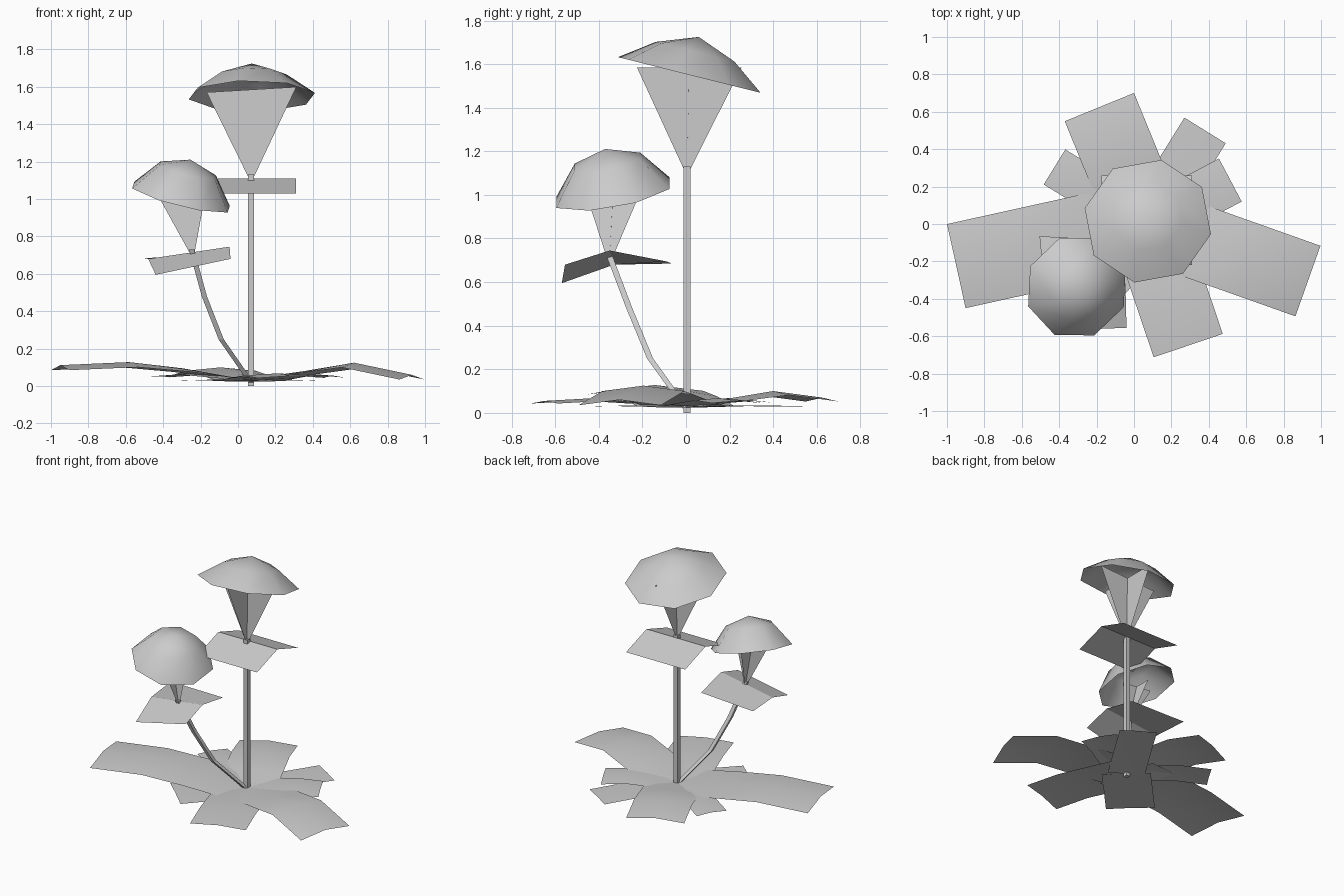
import bpy
import math
from mathutils import Vector

cube = bpy.data.objects.get("Cube")
if cube:
    bpy.data.objects.remove(cube, do_unlink=True)

grey = bpy.data.materials.new("plain_grey")
grey.use_nodes = True
GREY = (0.6, 0.6, 0.6, 1)
grey.diffuse_color = GREY
grey.node_tree.nodes["Principled BSDF"].inputs["Base Color"].default_value = GREY


def add(name, verts, faces, smooth=False):
    mesh = bpy.data.meshes.new(name)
    mesh.from_pydata([tuple(v) for v in verts], [], faces)
    mesh.materials.append(grey)
    for poly in mesh.polygons:
        poly.use_smooth = smooth
    obj = bpy.data.objects.new(name, mesh)
    bpy.context.collection.objects.link(obj)
    return obj


def grid_faces(rows, cols):
    return [(r * cols + c, r * cols + c + 1, (r + 1) * cols + c + 1, (r + 1) * cols + c)
            for r in range(rows - 1) for c in range(cols - 1)]


def ground_leaf(name, tip, width, profile, sag):
    """Straight strip from the root to the tip, arched along and bent across."""
    root, tip = Vector((0.07, 0, 0)), Vector((*tip, 0))
    along = tip - root
    side = Vector((along.y, -along.x, 0)).normalized() * width / 2
    verts = []
    for t, z in profile:
        for s in (1, 0, -1):
            drop = sag * abs(s) * min(1, 2 * t)
            verts.append(root + along * t + side * s + Vector((0, 0, z - drop)))
    add(name, verts, grid_faces(len(profile), 3), True)


def stem(name, path, half=0.016):
    """Square tube that follows a path."""
    corners = ((-half, -half), (half, -half), (half, half), (-half, half))
    verts = [(x + a, y + b, z) for x, y, z in path for a, b in corners]
    faces = [(k * 4 + i, k * 4 + (i + 1) % 4, k * 4 + 4 + (i + 1) % 4, k * 4 + 4 + i)
             for k in range(len(path) - 1) for i in range(4)]
    faces += [(3, 2, 1, 0), tuple(len(verts) - 4 + i for i in range(4))]
    add(name, verts, faces)


def cap(name, centre, slope, radius, mid_radius, mid_height, height, start):
    """Open eight-sided dome on a tilted rim."""
    centre = Vector(centre)
    normal = Vector((-slope[0], -slope[1], 1)).normalized()
    u = Vector((1, 0, slope[0])).normalized()
    v = normal.cross(u)
    verts = []
    for r, h in ((radius, 0), (mid_radius, mid_height)):
        for i in range(8):
            a = math.radians(start + 45 * i)
            verts.append(centre + (u * math.cos(a) + v * math.sin(a)) * r + normal * h)
    verts.append(centre + normal * height)
    faces = []
    for i in range(8):
        j = (i + 1) % 8
        faces += [(i, j, 8 + j, 8 + i), (8 + i, 8 + j, 16)]
    add(name, verts, faces, True)


def stalk_fan(name, tip, top, half, lean=0.0):
    """Two crossed upright triangles widening from the stem to the cap."""
    tip, top = Vector(tip), Vector(top)
    verts, faces = [], []
    for axis in (Vector((1, 0, lean)), Vector((0, 1, 0))):
        n = len(verts)
        small = Vector((axis.x, axis.y, 0)) * 0.016
        verts += [tip - small, tip + small, top + axis * half, top - axis * half]
        faces.append((n, n + 1, n + 2, n + 3))
    add(name, verts, faces)


# Rosette of ground leaves: name, tip middle, width, arch profile, edge sag
arch_high = ((0, 0.03), (0.36, 0.095), (0.64, 0.128), (1, 0.112))
arch_droop = ((0, 0.03), (0.33, 0.08), (0.64, 0.125), (1, 0.06))
arch_mid = ((0, 0.03), (0.3, 0.065), (0.64, 0.1), (1, 0.07))
arch_low = ((0, 0.03), (0.3, 0.05), (0.64, 0.068), (1, 0.055))
flat = ((0, 0.025), (0.5, 0.035), (1, 0.032))
for leaf in (
    ("big_right_leaf", (-0.95, -0.225), 0.46, arch_high, 0.027),
    ("big_left_leaf", (0.93, -0.305), 0.40, arch_droop, 0.025),
    ("back_leaf", (-0.185, 0.625), 0.40, arch_mid, 0.018),
    ("front_leaf", (0.29, -0.65), 0.39, arch_low, 0.012),
    ("small_back_left_leaf", (0.38, 0.5), 0.26, flat, 0.003),
    ("small_left_leaf", (0.515, 0.235), 0.26, arch_low, 0.01),
    ("small_back_right_leaf", (-0.425, 0.305), 0.22, arch_low, 0.008),
    ("small_front_right_leaf", (-0.265, -0.355), 0.34, flat, 0.003),
):
    ground_leaf(*leaf)

# Tall flower
stem("tall_stem", ((0.07, 0.005, 0), (0.07, 0.005, 1.13)))
add("tall_stem_leaf",
    [(x, y, z) for y, z in ((-0.22, 1.03), (0.02, 1.11), (0.26, 1.03)) for x in (-0.175, 0.31)],
    grid_faces(3, 2))
stalk_fan("tall_flower_stalks", (0.07, 0.005, 1.12), (0.072, 0.015, 1.585), 0.24, 0.06)
cap("tall_flower_cap", (0.074, 0.015, 1.55), (0, -0.25), 0.345, 0.19, 0.11, 0.18, 33)

# Short leaning flower
stem("short_stem", ((0.07, 0, 0.02), (-0.09, -0.165, 0.25),
                    (-0.18, -0.26, 0.48), (-0.248, -0.355, 0.73)), 0.014)
add("short_stem_leaf",
    [(-0.44, -0.57, 0.595), (-0.04, -0.555, 0.68),
     (-0.48, -0.33, 0.68), (-0.045, -0.35, 0.745),
     (-0.505, -0.065, 0.685), (-0.06, -0.09, 0.695)],
    grid_faces(3, 2))
stalk_fan("short_flower_stalks", (-0.247, -0.35, 0.72), (-0.305, -0.335, 1.01), 0.125, -0.1)
cap("short_flower_cap", (-0.305, -0.335, 1.01), (-0.25, 0.18), 0.285, 0.165, 0.15, 0.21, 22)
